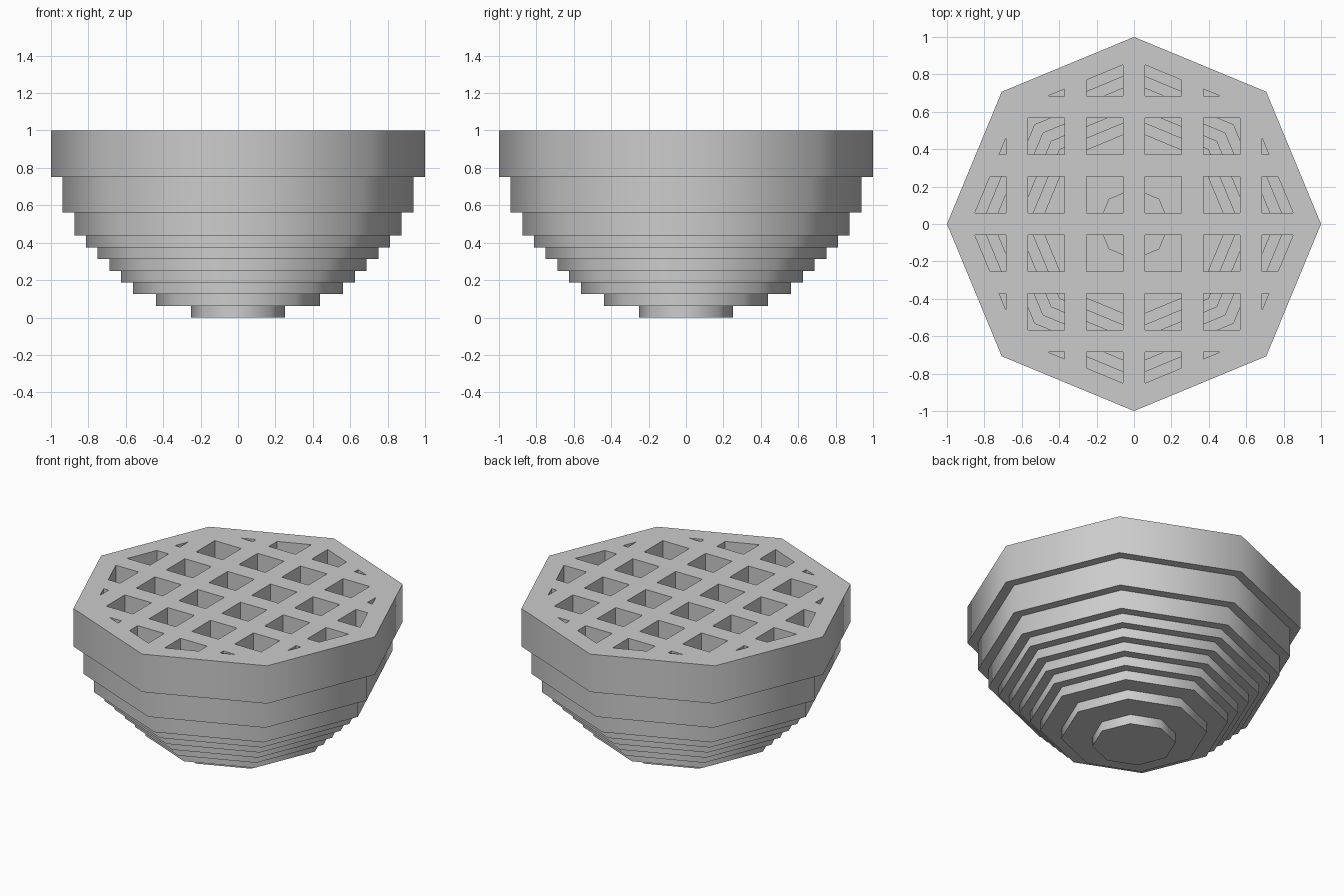
import bpy, bmesh
from math import cos, sin, pi, radians

if "Cube" in bpy.data.objects:
    bpy.data.objects.remove(bpy.data.objects["Cube"])

U = 1 / 16   # the model sits on a 1/16 unit grid
SIDES = 8
HEIGHTS = [0, 1, 2, 3, 4, 5, 6, 7, 9, 12, 16]
RADII = [4, 7, 9, 10, 11, 12, 13, 14, 15, 16]


def lathe(name, profile):
    """Spin a (radius, height) profile, capping its first and last rings."""
    bm = bmesh.new()
    rings = [[bm.verts.new((r * U * cos(2 * pi * k / SIDES), r * U * sin(2 * pi * k / SIDES), z * U))
              for k in range(SIDES)] for r, z in profile]
    for a, b in zip(rings, rings[1:]):
        for k in range(SIDES):
            n = (k + 1) % SIDES
            bm.faces.new((a[k], a[n], b[n], b[k]))
    bm.faces.new(rings[0])
    bm.faces.new(rings[-1])
    return finish(bm, name)


def finish(bm, name):
    bmesh.ops.recalc_face_normals(bm, faces=bm.faces)
    mesh = bpy.data.meshes.new(name)
    bm.to_mesh(mesh)
    bm.free()
    obj = bpy.data.objects.new(name, mesh)
    bpy.context.collection.objects.link(obj)
    return obj


def boolean(obj, other, operation):
    mod = obj.modifiers.new(operation.lower(), 'BOOLEAN')
    mod.operation, mod.solver, mod.object = operation, 'EXACT', other
    bpy.context.view_layer.objects.active = obj
    bpy.ops.object.modifier_apply(modifier=mod.name)
    bpy.data.objects.remove(other)


# Stepped bowl: each ring rests on the one below with a one-unit lip inside it
outer, inner = [], []
for i, r in enumerate(RADII):
    outer += [(r, HEIGHTS[i]), (r, HEIGHTS[i + 1])]
    if i:
        inner += [(RADII[i - 1] - 1, HEIGHTS[i]), (RADII[i - 1] - 1, HEIGHTS[i + 1])]
bowl = lathe("stepped_bowl", outer + inner[::-1])

# Grate: octagonal plate with a six by six field of square holes
grate = lathe("grate", [(14.5, 14), (14.5, 16)])
bm = bmesh.new()
for ix in range(6):
    for iy in range(6):
        cube = bmesh.ops.create_cube(bm, size=1)["verts"]
        bmesh.ops.scale(bm, verts=cube, vec=(3.1 * U, 3.1 * U, 6 * U))
        bmesh.ops.translate(bm, verts=cube, vec=((ix - 2.5) * 5 * U, (iy - 2.5) * 5 * U, 15 * U))
holes = finish(bm, "hole_cutter")
holes.hide_render = True
boolean(grate, holes, 'DIFFERENCE')
boolean(bowl, grate, 'UNION')

# Soft shading around the octagon, crisp step edges
bpy.ops.object.select_all(action='DESELECT')
bowl.select_set(True)
bpy.context.view_layer.objects.active = bowl
bpy.ops.object.shade_smooth_by_angle(angle=radians(50))
